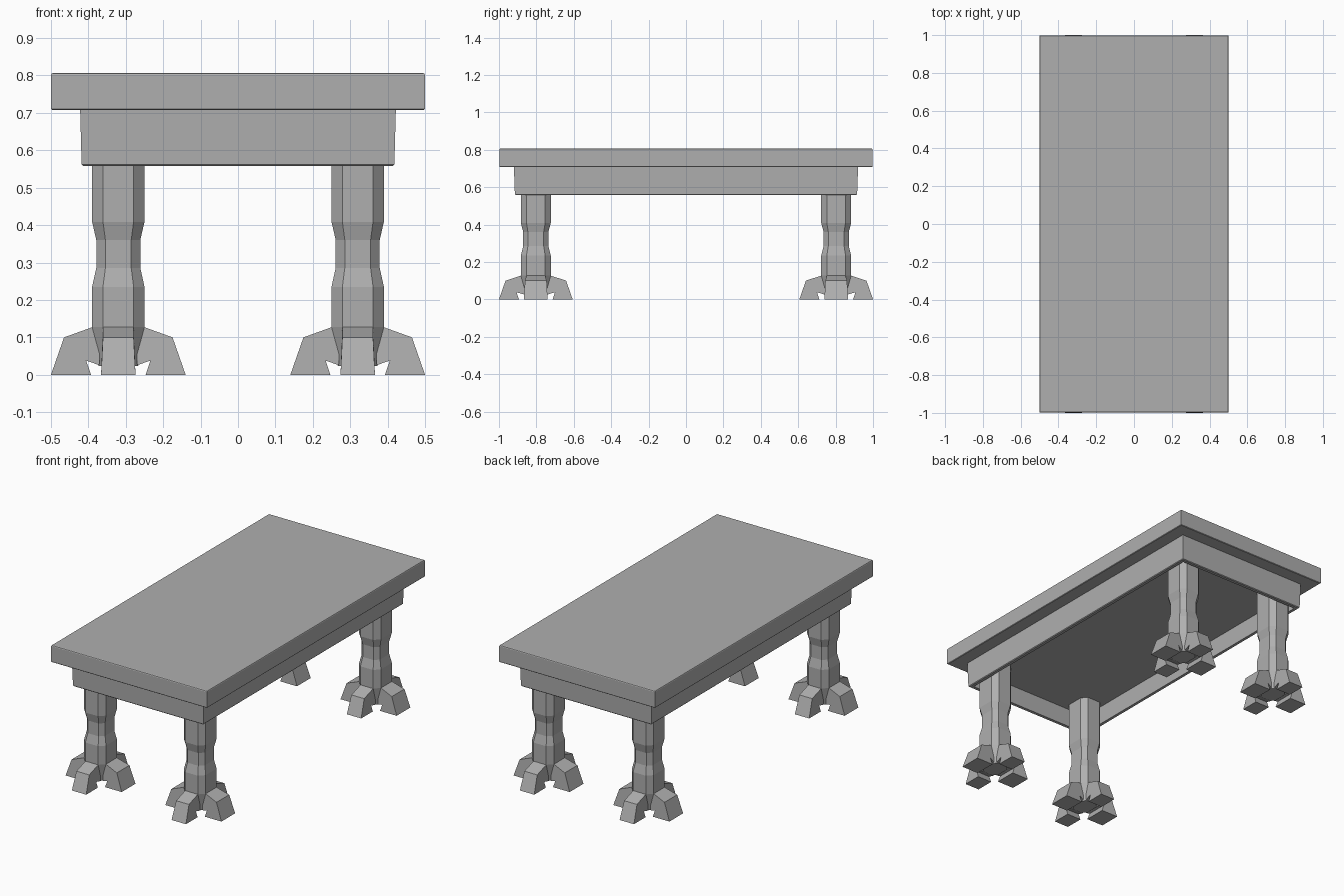
import bpy, bmesh

if "Cube" in bpy.data.objects:
    bpy.data.objects.remove(bpy.data.objects["Cube"])

# Dark grey finish
grey = bpy.data.materials.new("dark_grey")
grey.diffuse_color = (0.43, 0.43, 0.43, 1)
grey.use_nodes = True
grey.node_tree.nodes["Principled BSDF"].inputs["Base Color"].default_value = grey.diffuse_color


def make(name, bm):
    bmesh.ops.recalc_face_normals(bm, faces=bm.faces[:])
    me = bpy.data.meshes.new(name)
    bm.to_mesh(me)
    bm.free()
    me.materials.append(grey)
    ob = bpy.data.objects.new(name, me)
    bpy.context.collection.objects.link(ob)
    return ob


def loft(bm, rings, start=True, end=True):
    loops = [[bm.verts.new(p) for p in r] for r in rings]
    n = len(loops[0])
    for a, b in zip(loops, loops[1:]):
        for i in range(n):
            bm.faces.new((a[i], a[(i + 1) % n], b[(i + 1) % n], b[i]))
    if start:
        bm.faces.new(loops[0])
    if end:
        bm.faces.new(loops[-1])


def rect(x, y, z):
    return [(-x, -y, z), (x, -y, z), (x, y, z), (-x, y, z)]


# Table top: slab with softened edges
bm = bmesh.new()
loft(bm, [rect(0.497, 0.995, 0.708), rect(0.5, 0.998, 0.711),
          rect(0.5, 0.998, 0.801), rect(0.498, 0.996, 0.805),
          rect(0.494, 0.992, 0.807)])
make("table_top", bm)

# Apron: slightly tapered skirt with a recess underneath
CEILING = 0.665
bm = bmesh.new()
loft(bm, [rect(0.422, 0.92, 0.709), rect(0.418, 0.915, 0.562),
          rect(0.414, 0.911, 0.558), rect(0.397, 0.893, 0.558),
          rect(0.397, 0.893, CEILING)])
make("apron", bm)

# Leg: chamfered post with a narrow waist; (scale, height) profile
HX, HY, FX, FY = 0.07, 0.08, 0.041, 0.05
POST = [(0.76, 0.024), (1, 0.127), (1, 0.235), (0.84, 0.286),
        (0.84, 0.36), (1, 0.409), (1, CEILING)]


def post_ring(s, z):
    pts = [(-FX, -HY), (FX, -HY), (HX, -FY), (HX, FY),
           (FX, HY), (-FX, HY), (-HX, FY), (-HX, -FY)]
    return [(x * s, y * s, z) for x, y in pts]


# Toe: side outline as (distance out from post face, height)
TOE = [(-0.02, 0.126), (0.0, 0.127), (0.075, 0.10), (0.11, 0.0),
       (0.003, 0.0), (0.016, 0.038), (-0.018, 0.026), (-0.02, 0.03)]


def toe(bm, axis, sign):
    face, flat = ((HX, 0.058), (HY, FX))[axis]
    extra = 0.007 * axis
    sides = []
    for side in (-1, 1):
        ring = []
        for d, z in TOE:
            out = sign * (face + d + (extra if d > 0 else 0))
            wide = side * (flat + 0.005 * (1 - min(z, 0.1) / 0.1))
            if d <= 0:
                wide = side * min(abs(wide), (FY, FX)[axis])
            ring.append((out, wide, z) if axis == 0 else (wide, out, z))
        sides.append(ring)
    loft(bm, sides)


for fb, y in (("front", -0.803), ("back", 0.803)):
    for lr, x in (("left", -0.32), ("right", 0.32)):
        bm = bmesh.new()
        loft(bm, [post_ring(s, z) for s, z in POST], end=False)
        for axis in (0, 1):
            for sign in (-1, 1):
                toe(bm, axis, sign)
        make(f"{fb}_{lr}_leg", bm).location = (x, y, 0)
